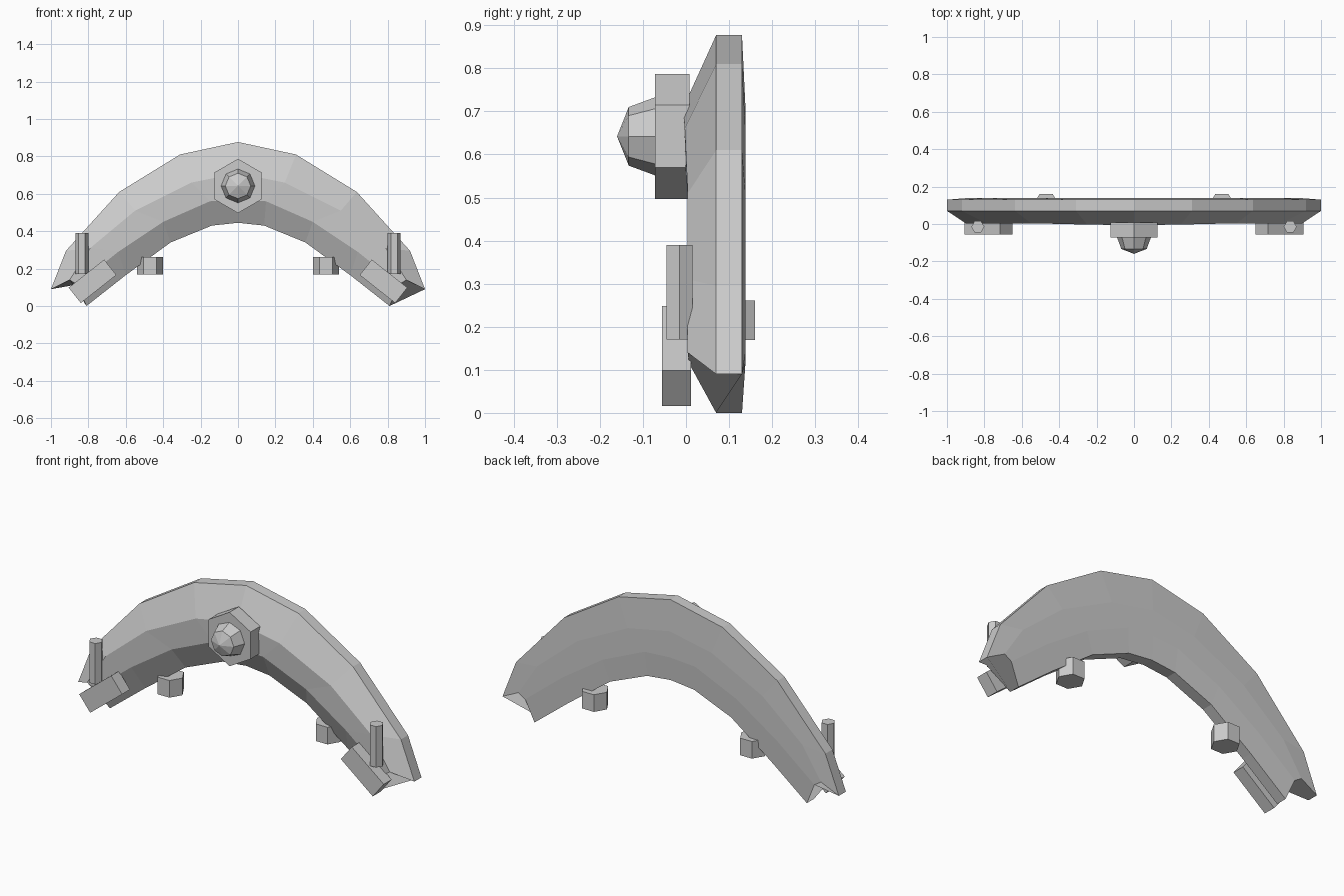
import bpy, bmesh
from math import pi, atan2
from mathutils import Matrix

if "Cube" in bpy.data.objects:
    bpy.data.objects.remove(bpy.data.objects["Cube"])


def finish(name, bm):
    bmesh.ops.recalc_face_normals(bm, faces=bm.faces[:])
    me = bpy.data.meshes.new(name)
    bm.to_mesh(me)
    bm.free()
    ob = bpy.data.objects.new(name, me)
    bpy.context.collection.objects.link(ob)
    return ob


def loft(name, rings, cap_ends=True):
    bm = bmesh.new()
    rows = [[bm.verts.new(p) for p in r] for r in rings]
    n = len(rows[0])
    for a, b in zip(rows, rows[1:]):
        for i in range(n):
            j = (i + 1) % n
            bm.faces.new((a[i], a[j], b[j], b[i]))
    if cap_ends:
        bm.faces.new(rows[0])
        bm.faces.new(rows[-1])
    return finish(name, bm)


def prism(name, sides, r1, r2, depth, matrix):
    bm = bmesh.new()
    bmesh.ops.create_cone(bm, cap_ends=True, segments=sides, radius1=r1,
                          radius2=r2, depth=depth, matrix=matrix)
    return finish(name, bm)


# Arched body: half stations of (outer, upper ridge, lower ridge, inner), ridge y
stations = [
    ((0, .877), (0, .71), (0, .57), (0, .445), -.006),
    ((.31, .81), (.25, .66), (.15, .56), (.14, .43), -.003),
    ((.635, .61), (.55, .51), (.40, .45), (.36, .34), .004),
    ((.92, .295), (.79, .31), (.64, .29), (.60, .165), .004),
    ((1.0, .09), (.90, .14), (.86, .115), (.81, 0), .004),
]


def section(s, side):
    o, u, l, i, y = s
    pts = [(o, .07), (u, y), (l, y + .003), (i, .07), (i, .13), (l, .138), (u, .138), (o, .13)]
    return [(side * x, yy, z) for (x, z), yy in pts]


loft("arch_body", [section(s, -1) for s in reversed(stations[1:])]
     + [section(s, 1) for s in stations])

# Centre hexagonal plate and domed knob, facing forward
face_front = Matrix.Rotation(pi / 2, 4, 'X')
cz = .642
prism("center_plate", 6, .145, .145, .08,
      Matrix.Translation((0, -.032, cz)) @ face_front)
prism("knob_base", 8, .095, .068, .073,
      Matrix.Translation((0, -.0965, cz)) @ face_front)
prism("knob_tip", 8, .068, 0, .027,
      Matrix.Translation((0, -.1465, cz)) @ face_front)

# Paired side fittings
turn = Matrix.Rotation(pi / 2, 4, 'Z')
for side, label in ((-1, "left"), (1, "right")):
    prism(label + "_pin", 6, .035, .035, .22,
          Matrix.Translation((side * .835, -.015, .28)) @ turn)
    prism(label + "_rear_lug", 6, .07, .07, .092,
          Matrix.Translation((side * .47, .10, .215)) @ turn)
    bm = bmesh.new()
    m = (Matrix.Translation((side * .778, -.022, .132))
         @ Matrix.Rotation(side * atan2(.15, .19), 4, 'Y')
         @ Matrix.Diagonal((.242, .067, .105, 1)))
    bmesh.ops.create_cube(bm, size=1, matrix=m)
    finish(label + "_end_block", bm)
